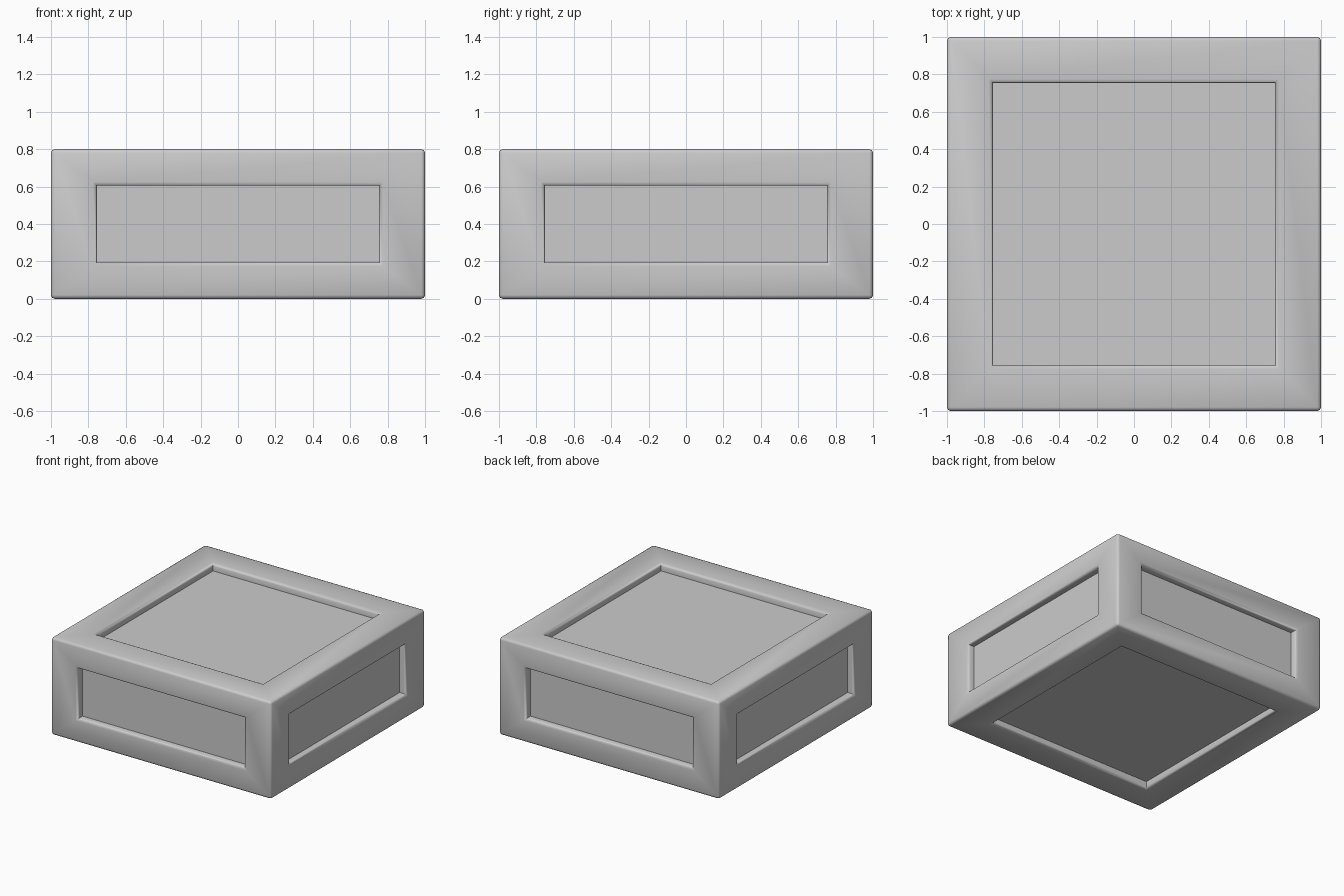
import bpy, bmesh
from mathutils import Vector

if "Cube" in bpy.data.objects:
    bpy.data.objects.remove(bpy.data.objects["Cube"])

HALF = Vector((1.0, 1.0, 0.4))          # half size of the block
OPEN = Vector((0.755, 0.755, 0.205))    # half size of the panel openings
DEPTH = 0.06                            # panel recess
BEVEL = 0.02

# block
bm = bmesh.new()
bmesh.ops.create_cube(bm, size=2)
for v in bm.verts:
    v.co = Vector(c * h for c, h in zip(v.co, HALF))
bm.normal_update()
round_edges = list(bm.edges)

# recessed panel on each of the six sides
for face in list(bm.faces):
    normal = face.normal.copy()
    axis = max(range(3), key=lambda i: abs(normal[i]))
    bmesh.ops.inset_individual(bm, faces=[face], thickness=0.1)
    for v in face.verts:
        for i in range(3):
            if i != axis:
                v.co[i] = OPEN[i] if v.co[i] > 0 else -OPEN[i]
    round_edges += list(face.edges)
    rim = list(face.edges)
    # walls from the rim down to the panel floor
    walls = bmesh.ops.extrude_edge_only(bm, edges=rim)["geom"]
    floor_verts = [g for g in walls if isinstance(g, bmesh.types.BMVert)]
    floor_edges = [g for g in walls if isinstance(g, bmesh.types.BMEdge)
                   and all(v in floor_verts for v in g.verts)]
    bm.faces.remove(face)
    bmesh.ops.translate(bm, verts=floor_verts, vec=-normal * DEPTH)
    bmesh.ops.contextual_create(bm, geom=floor_edges)

# rounded outer edges and panel rims
bmesh.ops.recalc_face_normals(bm, faces=bm.faces)
bmesh.ops.bevel(bm, geom=round_edges, offset=BEVEL, offset_type='OFFSET',
                segments=2, profile=0.5, affect='EDGES')
bmesh.ops.recalc_face_normals(bm, faces=bm.faces)

mesh = bpy.data.meshes.new("panelled_block")
bm.to_mesh(mesh)
bm.free()
block = bpy.data.objects.new("panelled_block", mesh)
bpy.context.collection.objects.link(block)
block.location.z = HALF.z
bpy.context.view_layer.objects.active = block
block.select_set(True)
bpy.ops.object.shade_smooth_by_angle(angle=0.87)
